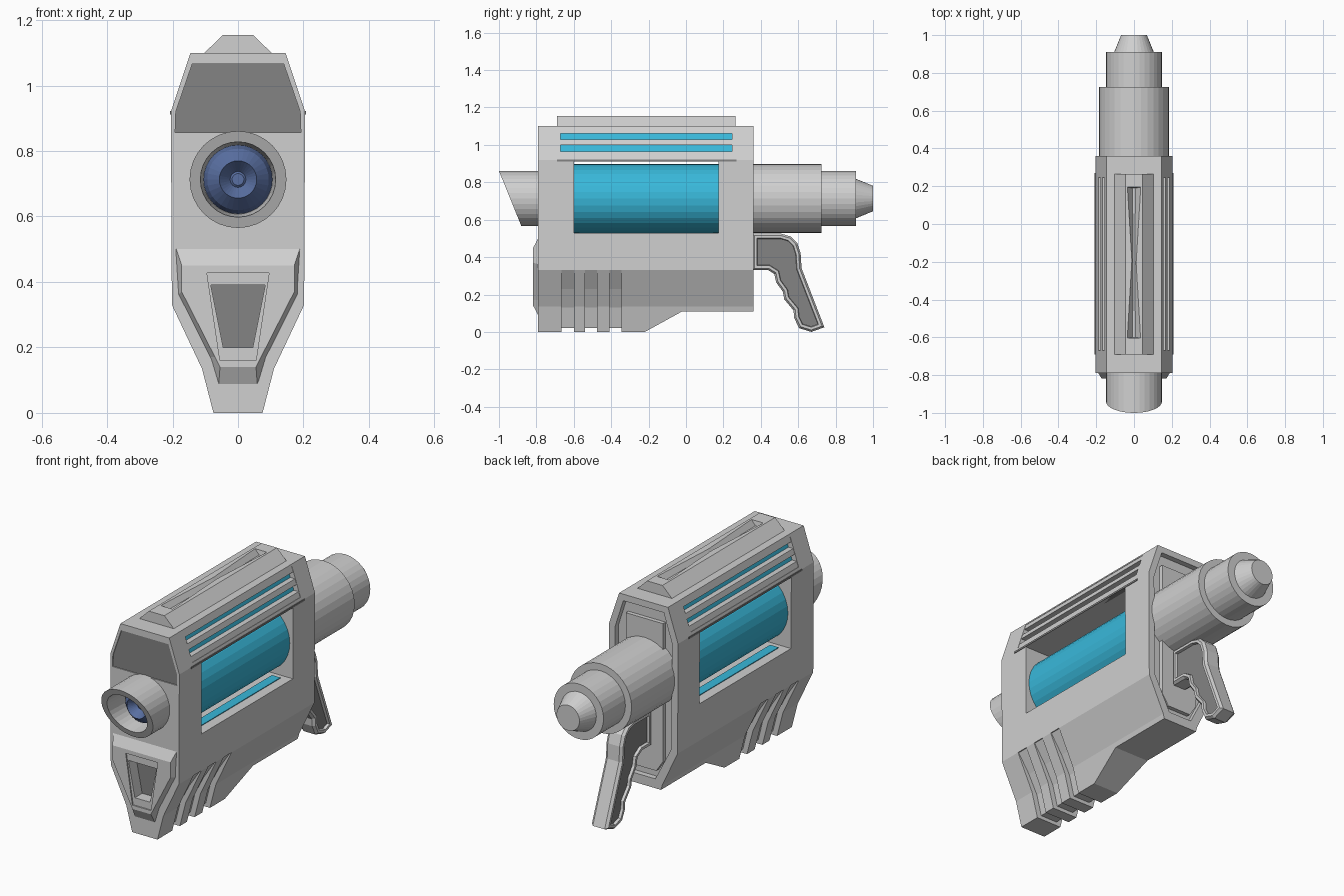
import bpy, bmesh, math

if "Cube" in bpy.data.objects:
    bpy.data.objects.remove(bpy.data.objects["Cube"])


def material(name, col):
    m = bpy.data.materials.new(name)
    m.diffuse_color = (*col, 1)
    m.use_nodes = True
    m.node_tree.nodes["Principled BSDF"].inputs["Base Color"].default_value = m.diffuse_color
    return m


GREY = material("light_grey", (0.63, 0.63, 0.63))
DARK = material("dark_grey", (0.23, 0.23, 0.23))
CYAN = material("cyan", (0.04, 0.48, 0.70))
BLUE = material("lens_blue", (0.10, 0.16, 0.36))
CZ = 0.713  # height of the barrel axis


def finish(name, bm, mats):
    bmesh.ops.recalc_face_normals(bm, faces=bm.faces[:])
    me = bpy.data.meshes.new(name)
    bm.to_mesh(me)
    bm.free()
    for m in mats:
        me.materials.append(m)
    ob = bpy.data.objects.new(name, me)
    bpy.context.scene.collection.objects.link(ob)
    return ob


def sym(half):
    """Mirror a half outline over x = 0."""
    return half + [(-x, z) for x, z in reversed(half)]


def place(axis, p, t):
    u, v = p
    return {'x': (t, u, v), 'y': (u, t, v), 'z': (u, v, t)}[axis]


def loft(name, pa, pb, axis, a, b, mat):
    """Join two matching outlines at positions a and b on an axis."""
    bm = bmesh.new()
    va = [bm.verts.new(place(axis, p, a)) for p in pa]
    vb = [bm.verts.new(place(axis, p, b)) for p in pb]
    n = len(va)
    bm.faces.new(va)
    bm.faces.new(vb[::-1])
    for i in range(n):
        j = (i + 1) % n
        bm.faces.new((va[i], vb[i], vb[j], va[j]))
    return finish(name, bm, [mat])


def prism(name, pts, axis, a, b, mat=GREY):
    return loft(name, pts, pts, axis, a, b, mat)


def rect(u0, u1, v0, v1):
    return [(u0, v0), (u1, v0), (u1, v1), (u0, v1)]


def lathe(name, profile, mat, closed=False, n=32):
    """Turn (radius, y, slant) points round the barrel axis."""
    bm = bmesh.new()
    rings = []
    for r, y, s in profile:
        ring = []
        for i in range(n):
            t = 2 * math.pi * i / n
            z = r * math.sin(t)
            ring.append(bm.verts.new((r * math.cos(t), y + s * (0.148 - z), CZ + z)))
        rings.append(ring)
    pairs = list(zip(rings, rings[1:]))
    if closed:
        pairs.append((rings[-1], rings[0]))
    else:
        bm.faces.new(rings[0])
        bm.faces.new(rings[-1])
    for r0, r1 in pairs:
        for i in range(n):
            j = (i + 1) % n
            bm.faces.new((r0[i], r0[j], r1[j], r1[i]))
    return finish(name, bm, [mat])


def cut(targets, cutter):
    cutter.hide_render = True
    for ob in targets:
        md = ob.modifiers.new("cut", 'BOOLEAN')
        md.operation, md.solver, md.object = 'DIFFERENCE', 'EXACT', cutter
        dg = bpy.context.evaluated_depsgraph_get()
        me = bpy.data.meshes.new_from_object(ob.evaluated_get(dg))
        ob.modifiers.clear()
        ob.data = me
    bpy.data.objects.remove(cutter)


# main housing
body = prism("housing", sym([(0.075, 0), (0.11, 0.135), (0.202, 0.33), (0.205, 0.92), (0.145, 1.1)]),
             'y', -0.79, 0.36)
# raised underside at the rear
cut([body], prism("c", [(-0.40, -0.1), (-0.22, 0), (-0.02, 0.11), (0.5, 0.11), (0.5, -0.1)], 'x', -1, 1))
# side window
cut([body], prism("c", rect(-0.6, 0.175, 0.528, 0.912), 'x', -1, 1))
# lower grip grooves
groove = sym([(0.3, -0.1), (0.3, 0.33), (0.197, 0.33), (0.13, 0.23), (0.078, 0.13), (0.05, 0.02)][::1])
for y in (-0.665, -0.54, -0.41):
    cut([body], prism("c", groove, 'y', y, y + 0.065))

# recess and dark panel on the front
panel = sym([(0.192, 0.857), (0.19, 0.92), (0.14, 1.065)])
cut([body], prism("c", panel, 'y', -0.9, -0.78))
prism("front_panel", panel, 'y', -0.785, -0.777, DARK)

# chin block with trapezoid port
chin = loft("chin", sym([(0.06, 0.07), (0.09, 0.17), (0.185, 0.36), (0.195, 0.52)]),
            sym([(0.055, 0.14), (0.07, 0.17), (0.172, 0.37), (0.172, 0.45)]), 'y', -0.78, -0.817, GREY)
cut([chin], prism("c", sym([(0.055, 0.16), (0.095, 0.428)]), 'y', -0.9, -0.81))
cut([chin, body], prism("c", sym([(0.045, 0.2), (0.083, 0.39)]), 'y', -0.9, -0.74))
prism("port_back", sym([(0.045, 0.2), (0.083, 0.39)]), 'y', -0.748, -0.739, DARK)

# recessed rear face with inner plate
cut([body], prism("c", sym([(0.07, 0.16), (0.165, 0.345), (0.17, 0.91), (0.12, 1.065)]), 'y', 0.33, 0.5))
prism("rear_plate", sym([(0.07, 0.2), (0.11, 0.26), (0.11, 1.0)]), 'y', 0.32, 0.352)


def edge(z):
    """Half width of the sloped shoulder at height z."""
    return 0.205 - (z - 0.92) / 3


# louvres on both shoulders
for s, side in ((1, "right"), (-1, "left")):
    def strip(z0, z1, outer, inner):
        return [(s * (edge(z0) + outer), z0), (s * (edge(z1) + outer), z1),
                (s * (edge(z1) + inner), z1), (s * (edge(z0) + inner), z0)]
    cut([body], prism("c", strip(0.937, 1.09, 0.1, -0.035), 'y', -0.67, 0.245))
    prism("louvre_glow_" + side, strip(0.937, 1.09, -0.03, -0.038), 'y', -0.67, 0.245, CYAN)
    for k, z in enumerate((0.937, 1.0, 1.062)):
        prism(f"louvre_{side}_{k}", strip(z, z + 0.028, -0.002, -0.033), 'y', -0.67, 0.245)
    # dark ledge over the window and glowing sill strip
    prism("window_ledge_" + side, rect(min(s * 0.18, s * 0.208), max(s * 0.18, s * 0.208), 0.912, 0.922),
          'y', -0.69, 0.27, DARK)
    prism("sill_glow_" + side, rect(min(s * 0.10, s * 0.15), max(s * 0.10, s * 0.15), 0.524, 0.532),
          'y', -0.57, 0.145, CYAN)

# top rail with hourglass groove
rail = prism("top_rail", sym([(0.1, 1.095), (0.102, 1.1), (0.046, 1.155)]), 'y', -0.69, 0.265)
cut([rail], loft("c", sym([(0.008, -0.6), (0.004, -0.2), (0.008, 0.19)]),
                 sym([(0.036, -0.605), (0.012, -0.2), (0.036, 0.195)]), 'z', 1.13, 1.156, GREY))

# energy tank inside the window
lathe("tank", [(0.185, -0.62, 0), (0.185, 0.2, 0)], CYAN)

# slanted muzzle and lens
SL = 0.12 / 0.296
lathe("muzzle", [(0.148, -0.78, 0), (0.148, -1.0, SL), (0.115, -1.0, SL), (0.105, -0.78, 0)], GREY, True)
lathe("lens", [(0.107, -0.785, 0), (0.094, -0.82, 0), (0.057, -0.86, 0), (0.024, -0.82, 0),
               (0.018, -0.825, 0)], BLUE)

# stepped rear barrel
lathe("rear_barrel", [(0.185, 0.3, 0), (0.185, 0.725, 0), (0.148, 0.725, 0), (0.148, 0.91, 0),
                      (0.105, 0.91, 0), (0.068, 1.0, 0)], GREY)

# handle with chamfered rim and sunken dark panels
outline = [(0.355, 0.525), (0.51, 0.525), (0.56, 0.51), (0.595, 0.475), (0.613, 0.42), (0.618, 0.34),
           (0.74, 0.025), (0.67, 0.0), (0.605, 0.02), (0.578, 0.075), (0.575, 0.115), (0.525, 0.175),
           (0.518, 0.215), (0.482, 0.265), (0.472, 0.31), (0.44, 0.33), (0.355, 0.33)]
grip = prism("handle", outline, 'x', -0.035, 0.035)
grip.data.materials.append(DARK)
bm = bmesh.new()
bm.from_mesh(grip.data)
for f in [f for f in bm.faces if abs(f.normal.x) > 0.9]:
    for thick, deep in ((0.01, 0.014), (0.014, 0.0), (0.003, -0.014)):
        bmesh.ops.inset_region(bm, faces=[f], thickness=thick, depth=deep, use_even_offset=True)
    f.material_index = 1
bm.to_mesh(grip.data)
bm.free()
